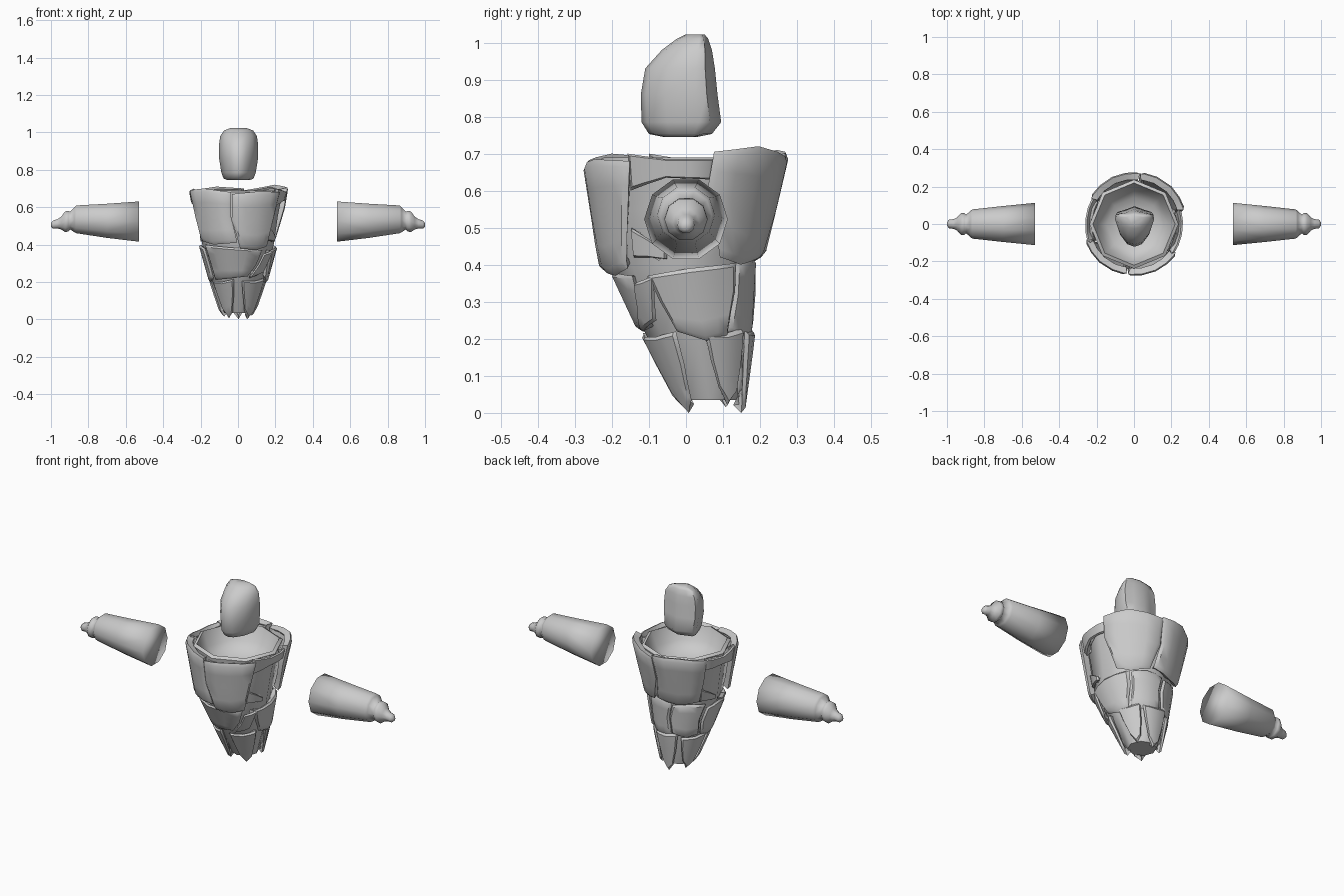
import bpy, bmesh, math

if "Cube" in bpy.data.objects:
    bpy.data.objects.remove(bpy.data.objects["Cube"])

# Body envelope: height, y centre, radius
ENV = [(0, .07, .083), (.2, .033, .147), (.4, -.012, .203), (.7, 0, .262), (.75, 0, .27)]


def body_point(deg, z, off=0):
    for (z0, c0, r0), (z1, c1, r1) in zip(ENV, ENV[1:]):
        if z <= z1:
            break
    t = (z - z0) / (z1 - z0)
    r = r0 + (r1 - r0) * t + off
    a = math.radians(deg)
    return (r * math.cos(a), c0 + (c1 - c0) * t + r * math.sin(a), z)


def make(name, verts, faces, angle=35, thick=0):
    me = bpy.data.meshes.new(name)
    me.from_pydata(verts, [], faces)
    ob = bpy.data.objects.new(name, me)
    bpy.context.collection.objects.link(ob)
    bpy.ops.object.select_all(action='DESELECT')
    ob.select_set(True)
    bpy.context.view_layer.objects.active = ob
    if thick:
        m = ob.modifiers.new("thickness", 'SOLIDIFY')
        m.thickness, m.offset = thick, -1
        bpy.ops.object.modifier_apply(modifier=m.name)
    bm = bmesh.new()
    bm.from_mesh(ob.data)
    bmesh.ops.recalc_face_normals(bm, faces=bm.faces)
    bm.to_mesh(ob.data)
    bm.free()
    bpy.ops.object.shade_smooth_by_angle(angle=math.radians(angle))
    return ob


def loft(name, rings, angle=35):
    n = len(rings[0])
    verts = [p for r in rings for p in r]
    faces = [(i * n + k, i * n + (k + 1) % n, (i + 1) * n + (k + 1) % n, (i + 1) * n + k)
             for i in range(len(rings) - 1) for k in range(n)]
    faces += [tuple(range(n))[::-1], tuple(range(len(verts) - n, len(verts)))]
    return make(name, verts, faces, angle)


def lerp_list(pts, t):
    f = t * (len(pts) - 1)
    i = min(int(f), len(pts) - 2)
    return [a + (b - a) * (f - i) for a, b in zip(pts[i], pts[i + 1])]


def plate(name, off, left, mid, right, thick=.035):
    """Curved armour plate from three top-to-bottom edges of (angle, height)."""
    S = [0, .06, .25, .5, .75, .94, 1]
    n = len(S)
    verts = []
    for t in S:
        cols = [lerp_list(e, t) for e in (left, mid, right)]
        for s in S:
            a, z = lerp_list(cols, s)
            edge = s in (0, 1) or t in (0, 1)
            verts.append(body_point(a, z, off - (.01 if edge else 0)))
    faces = [(i * n + k, (i + 1) * n + k, (i + 1) * n + k + 1, i * n + k + 1)
             for i in range(n - 1) for k in range(n - 1)]
    make(name, verts, faces, 40, thick)


# Hollow body core: outside going up, over the rim, down into a shallow bowl
def core_ring(z, off):
    return [body_point(k * 45, z, off) for k in range(8)]


loft("body_core", [core_ring(.035, -.02), core_ring(.2, -.012), core_ring(.4, -.012),
                   core_ring(.55, -.02), core_ring(.68, -.02), core_ring(.69, -.04),
                   core_ring(.61, -.055), core_ring(.57, -.09), core_ring(.55, -.16)], 60)

# Upper plates
plate("upper_plate_front_right", .022, [(263, .67), (262, .53), (273, .38)],
      [(295, .685), (295, .53), (297, .37)], [(326, .68), (322, .55), (316, .39)])
plate("upper_plate_front_left", .018, [(198, .69), (201, .55), (207, .42)],
      [(228, .70), (228, .55), (232, .40)], [(262, .68), (261, .55), (269, .41)])
plate("upper_plate_back_right", .022, [(16, .705), (14, .60), (28, .42)],
      [(45, .72), (45, .56), (48, .40)], [(83, .69), (84, .55), (74, .42)])
plate("upper_plate_back_left", .018, [(83, .70), (85, .56), (79, .43)],
      [(115, .71), (115, .56), (112, .41)], [(149, .69), (147, .55), (142, .43)])
# Broken rim strips above the side openings
plate("rim_strip_right", .004, [(322, .70), (322, .66), (322, .60)],
      [(348, .685), (348, .66), (348, .635)], [(378, .685), (378, .66), (378, .63)])
plate("rim_strip_left", .004, [(146, .69), (146, .66), (146, .62)],
      [(175, .68), (175, .65), (175, .63)], [(203, .70), (203, .66), (203, .60)])
for side, a in (("right", 318), ("left", 144)):
    plate("side_shard_" + side, -.004, [(a, .50), (a, .46), (a, .42)],
          [(a + 15, .47), (a + 15, .445), (a + 15, .42)],
          [(a + 30, .435), (a + 30, .425), (a + 30, .415)])

# Middle plates
plate("middle_plate_right", .012, [(-30, .37), (-27, .30), (-20, .22)],
      [(5, .39), (5, .30), (8, .195)], [(46, .405), (44, .33), (32, .21)])
plate("middle_plate_front", .006, [(207, .40), (211, .31), (215, .21)],
      [(255, .385), (255, .30), (258, .22)], [(313, .37), (305, .29), (290, .23)])
plate("middle_shard_front", .014, [(315, .35), (307, .29), (292, .22)],
      [(326, .36), (318, .28), (308, .235)], [(336, .37), (328, .30), (322, .25)])
plate("middle_plate_back", -.002, [(49, .41), (46, .32), (36, .22)],
      [(72, .42), (72, .31), (68, .20)], [(101, .41), (95, .32), (100, .22)])
plate("middle_plate_back_left", .004, [(102, .40), (97, .32), (102, .23)],
      [(128, .41), (128, .31), (130, .21)], [(155, .40), (151, .31), (158, .22)])
plate("middle_plate_left", .008, [(157, .38), (154, .30), (161, .22)],
      [(182, .40), (182, .31), (185, .20)], [(205, .38), (208, .30), (210, .22)])

# Lower plates, narrowing to points
for name, a, b, top, low in (("front_left", 206, 262, .21, .005), ("front_right", 278, 338, .215, .0),
                             ("right", 8, 56, .225, .02), ("back", 60, 115, .23, .0),
                             ("left", 122, 180, .22, .015)):
    m, w = (a + b) / 2, (b - a) / 2
    plate("lower_plate_" + name, .006, [(a, top - .01), (a + .12 * w, .14), (m - .6 * w, low + .05)],
          [(m, top - .01), (m, .12), (m, low)],
          [(b, top + .005), (b - .08 * w, .13), (m + .65 * w, low + .035)], .03)

# Floating head: shield-shaped cross-section lofted upwards
HALF = [(0, 0), (.38, .07), (.75, .32), (1, .72), (.95, .86), (.5, .92)]
SECTION = HALF + [(0, 1)] + [(-x, y) for x, y in HALF[:0:-1]]
HEAD = [(.745, .06, -.06, .03), (.753, .08, -.10, .07), (.785, .092, -.12, .095),
        (.86, .104, -.122, .085), (.93, .105, -.11, .078), (.98, .098, -.065, .07),
        (1.01, .078, -.025, .06), (1.022, .045, 0, .05)]
loft("head", [[(u * w + .003, yf + v * (yb - yf), z) for u, v in SECTION]
              for z, w, yf, yb in HEAD], 60)

# Floating arm stubs, mirrored: (x, radius, axis height)
ARM = [(.53, .113, .523), (.70, .096, .527), (.865, .078, .535), (.875, .07, .533), (.897, .05, .528),
       (.907, .058, .525), (.925, .058, .522), (.945, .036, .515), (.965, .026, .511),
       (.988, .023, .507), (1.0, .010, .505)]
for side, s in (("right", 1), ("left", -1)):
    loft("arm_" + side, [[(s * x, r * math.cos(k * math.tau / 10), z + r * math.sin(k * math.tau / 10))
                          for k in range(10)] for x, r, z in ARM], 120)
